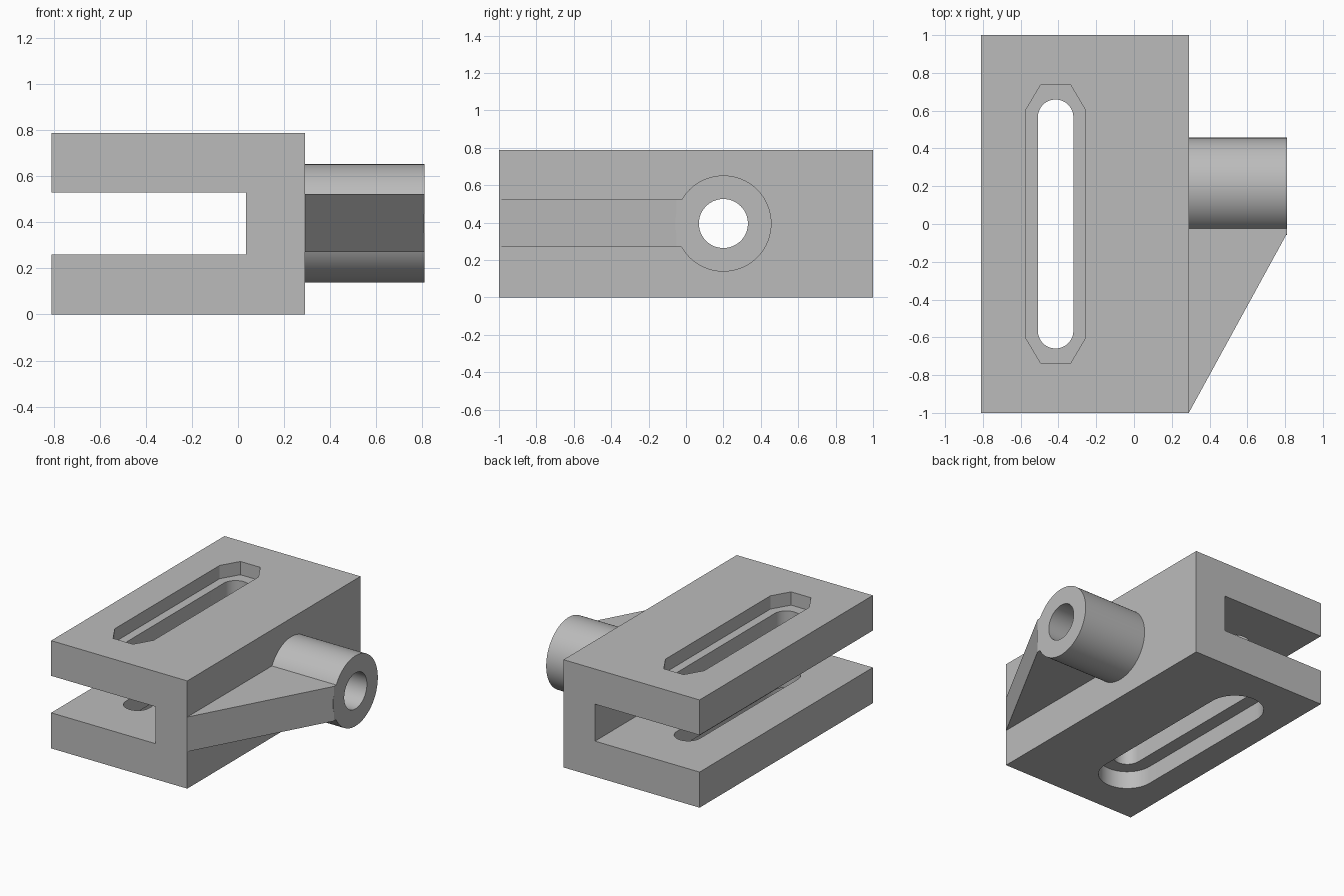
import bpy
import bmesh
from math import sin, cos, pi, radians
from mathutils import Matrix, Vector

old = bpy.data.objects.get("Cube")
if old:
    bpy.data.objects.remove(old, do_unlink=True)

GREY = (0.5, 0.5, 0.5, 1)
metal = bpy.data.materials.new("plain_grey")
metal.use_nodes = True
metal.diffuse_color = GREY
metal.node_tree.nodes["Principled BSDF"].inputs["Base Color"].default_value = GREY

SLOT_X = -0.415                 # slot centre line
BOSS_Y, BOSS_Z = 0.2, 0.395     # boss axis
SIDE, END = 0.29, 0.81          # block side and boss end


def prism(name, outline, z0, z1):
    """Extrude a flat outline from z0 up to z1."""
    bm = bmesh.new()
    face = bm.faces.new([bm.verts.new((x, y, z0)) for x, y in outline])
    top = bmesh.ops.extrude_face_region(bm, geom=[face])
    verts = [g for g in top["geom"] if isinstance(g, bmesh.types.BMVert)]
    bmesh.ops.translate(bm, verts=verts, vec=Vector((0, 0, z1 - z0)))
    bmesh.ops.recalc_face_normals(bm, faces=bm.faces)
    mesh = bpy.data.meshes.new(name)
    bm.to_mesh(mesh)
    bm.free()
    mesh.materials.append(metal)
    obj = bpy.data.objects.new(name, mesh)
    bpy.context.scene.collection.objects.link(obj)
    return obj


def rectangle(x0, x1, y0, y1):
    return [(x0, y0), (x1, y0), (x1, y1), (x0, y1)]


def slot(radius, reach, steps=24):
    """Round-ended slot running along y."""
    points = []
    for sign in (1, -1):
        for i in range(steps + 1):
            a = pi * i / steps
            points.append((SLOT_X + sign * radius * cos(a),
                           sign * (reach + radius * sin(a))))
    return points


def rod(name, radius, x0, x1, sides=96):
    """Cylinder along x on the boss axis."""
    ring = [(radius * cos(2 * pi * i / sides), radius * sin(2 * pi * i / sides))
            for i in range(sides)]
    obj = prism(name, ring, x0, x1)
    obj.data.transform(Matrix.Translation((0, BOSS_Y, BOSS_Z)) @ Matrix.Rotation(pi / 2, 4, "Y"))
    return obj


def combine(body, tool, operation):
    """Apply one boolean and discard the tool."""
    tool.hide_render = True
    mod = body.modifiers.new(operation, "BOOLEAN")
    mod.operation, mod.solver, mod.object = operation, "EXACT", tool
    bpy.context.view_layer.objects.active = body
    bpy.ops.object.modifier_apply(modifier=mod.name)
    bpy.data.objects.remove(tool, do_unlink=True)


# Block with side boss and tapered rib
body = prism("slotted_clamp_block", rectangle(-END, SIDE, -1, 1), 0, 0.787)
boss = rod("boss", 0.257, SIDE - 0.1, END)
rib = prism("rib", [(SIDE - 0.1, -1), (SIDE, -1), (END, -0.05), (END, BOSS_Y),
                    (SIDE - 0.1, BOSS_Y)], 0.27, 0.523)
combine(boss, rib, "UNION")
combine(body, boss, "UNION")

# Open channel between the two jaws
combine(body, prism("channel", rectangle(-1, 0.035, -1.2, 1.2), 0.26, 0.53), "DIFFERENCE")

# Long slot through both jaws
combine(body, prism("through_slot", slot(0.094, 0.565), -0.2, 1), "DIFFERENCE")

# Chamfered pocket in the top
w, c = 0.157, 0.08
pocket = [(SLOT_X + sx * x, sy * y) for sx, sy, pair in (
    (1, 1, ((w, 0.605), (c, 0.735))), (-1, 1, ((c, 0.735), (w, 0.605))),
    (-1, -1, ((w, 0.605), (c, 0.735))), (1, -1, ((c, 0.735), (w, 0.605)))) for x, y in pair]
combine(body, prism("top_pocket", pocket, 0.69, 1), "DIFFERENCE")

# Wide round-ended recess in the underside
combine(body, prism("bottom_recess", slot(0.195, 0.565), -0.2, 0.13), "DIFFERENCE")

# Bore through the boss into the channel
combine(body, rod("bore", 0.131, -0.05, 1), "DIFFERENCE")

bpy.ops.object.select_all(action="DESELECT")
body.select_set(True)
bpy.context.view_layer.objects.active = body
bpy.ops.object.shade_smooth_by_angle(angle=radians(25))
